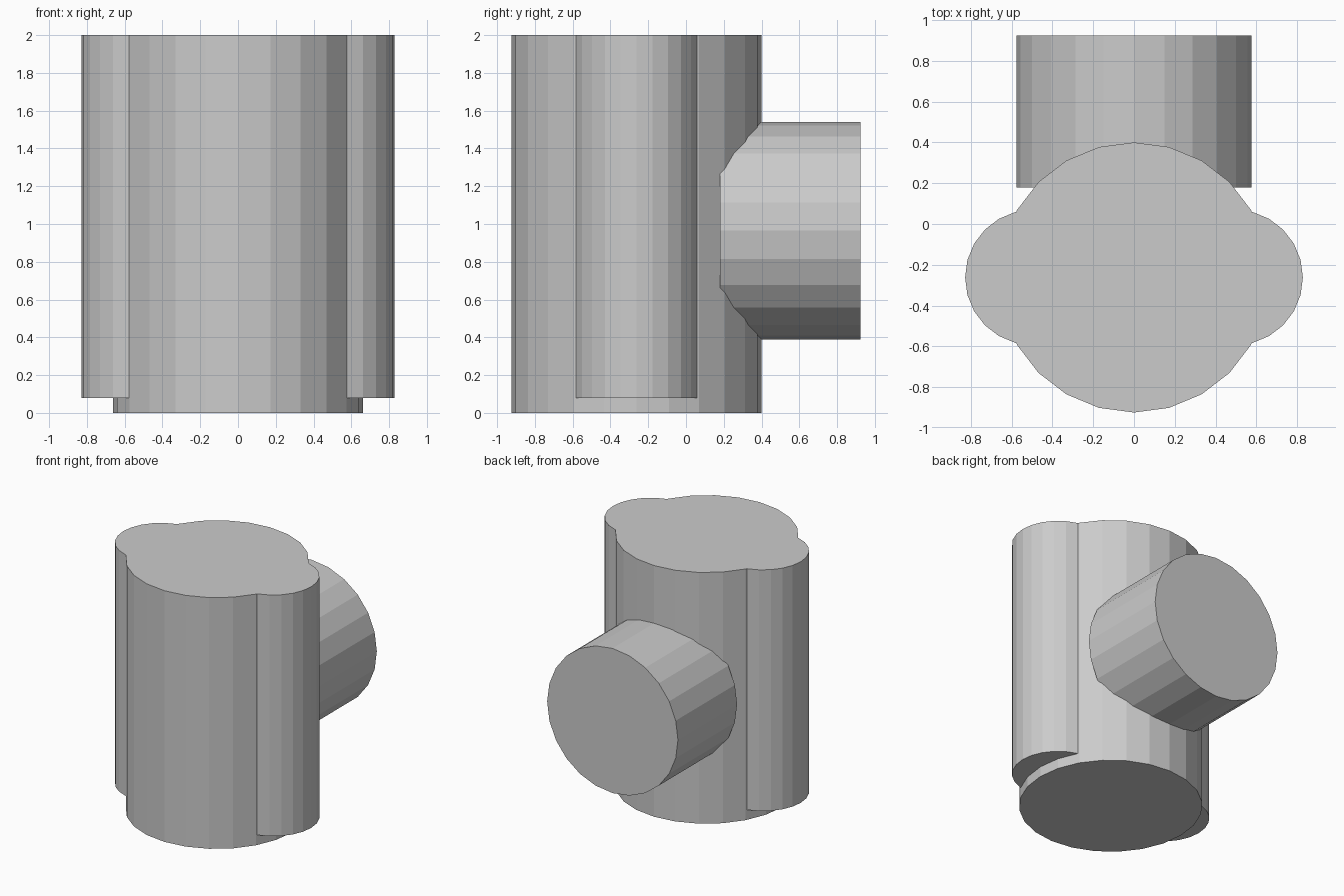
import bpy
from math import radians

if "Cube" in bpy.data.objects:
    bpy.data.objects.remove(bpy.data.objects["Cube"])

SIDES = 24


def cylinder(name, radius, start, end, axis, across):
    """Flat-shaded capped cylinder along 'z' or 'y'; across = the other two coordinates."""
    mid = (start + end) / 2
    x, other = across
    loc = (x, other, mid) if axis == 'z' else (x, mid, other)
    rot = (0, 0, 0) if axis == 'z' else (radians(90), 0, 0)
    bpy.ops.mesh.primitive_cylinder_add(vertices=SIDES, radius=radius,
                                        depth=end - start, location=loc, rotation=rot)
    obj = bpy.context.object
    obj.name = name
    return obj


# Upright main body
cylinder("main_body", 0.662, 0.0, 2.0, 'z', (0, -0.262))

# Slim columns bulging out of both sides, ending just above the base
for side, label in ((-1, "left"), (1, "right")):
    cylinder(label + "_side_column", 0.332, 0.08, 2.0, 'z', (side * 0.496, -0.262))

# Short horizontal drum on the back
cylinder("rear_drum", 0.576, 0.18, 0.924, 'y', (0, 0.965))
